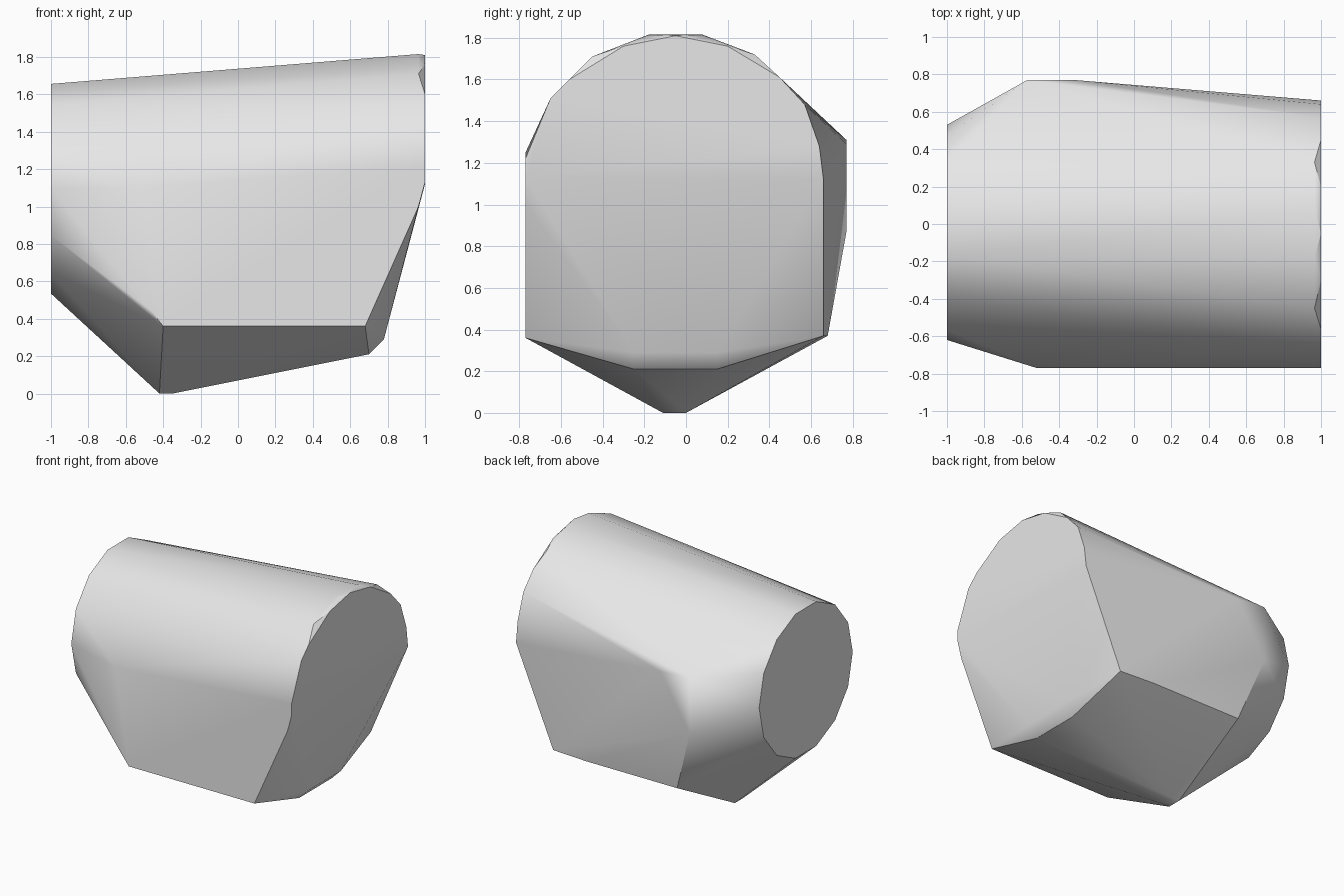
import bpy, bmesh
from math import sin, cos, tau, radians

cube = bpy.data.objects.get("Cube")
if cube:
    bpy.data.objects.remove(cube, do_unlink=True)

grey = bpy.data.materials.new("stone grey")
grey.use_nodes = True
grey.diffuse_color = (0.8, 0.8, 0.8, 1)
grey.node_tree.nodes["Principled BSDF"].inputs["Base Color"].default_value = (0.8, 0.8, 0.8, 1)

# Narrow round end
points = [(-1, -0.045 + 0.575 * cos(tau * i / 14), 1.095 + 0.575 * sin(tau * i / 14))
          for i in range(14)]

# Wide end: flat cap and the slightly larger rim behind it
cap = [(-0.77, 1.13), (-0.77, 1.22), (-0.65, 1.51), (-0.56, 1.6), (-0.3, 1.76),
       (-0.05, 1.81), (0.2, 1.76), (0.45, 1.61), (0.57, 1.48), (0.64, 1.28), (0.66, 1.12)]
rim = [(-0.77, 1.25), (-0.45, 1.71), (-0.18, 1.815), (0.08, 1.815), (0.33, 1.72)]
points += [(1, y, z) for y, z in cap]
points += [(0.965, y, z) for y, z in rim]

# Flat front side
points += [(0.965, -0.77, 1.0), (0.68, -0.77, 0.36), (-0.4, -0.77, 0.36),
           (-0.47, -0.77, 0.45), (-0.52, -0.77, 1.1)]
# Back side
points += [(-0.57, 0.77, 1.31), (-0.32, 0.77, 1.29), (-0.57, 0.77, 0.87),
           (-0.4, 0.68, 0.37), (0.38, 0.68, 0.37), (0.68, 0.66, 0.37)]
# Underside point and the blunt lower edge of the wide end
for y in (-0.11, 0.0):
    points += [(-0.42, y, 0), (-0.35, y, 0)]
for y in (-0.25, 0.15):
    points += [(0.78, y, 0.29), (0.7, y, 0.21)]

# Wrap the outline points in one faceted skin
bm = bmesh.new()
for p in points:
    bm.verts.new(p)
hull = bmesh.ops.convex_hull(bm, input=bm.verts[:])
loose = [v for v in bm.verts if not v.link_faces]
bmesh.ops.delete(bm, geom=loose, context='VERTS')
bmesh.ops.dissolve_limit(bm, angle_limit=radians(1), verts=bm.verts[:], edges=bm.edges[:])
bmesh.ops.recalc_face_normals(bm, faces=bm.faces[:])
mesh = bpy.data.meshes.new("rock")
bm.to_mesh(mesh)
bm.free()
mesh.materials.append(grey)

rock = bpy.data.objects.new("rock", mesh)
bpy.context.collection.objects.link(rock)
bpy.ops.object.select_all(action='DESELECT')
rock.select_set(True)
bpy.context.view_layer.objects.active = rock
bpy.ops.object.shade_smooth_by_angle(angle=radians(30))

# Keep the large facets flat under smooth shading
weighted = rock.modifiers.new("weighted normals", 'WEIGHTED_NORMAL')
weighted.keep_sharp = True
